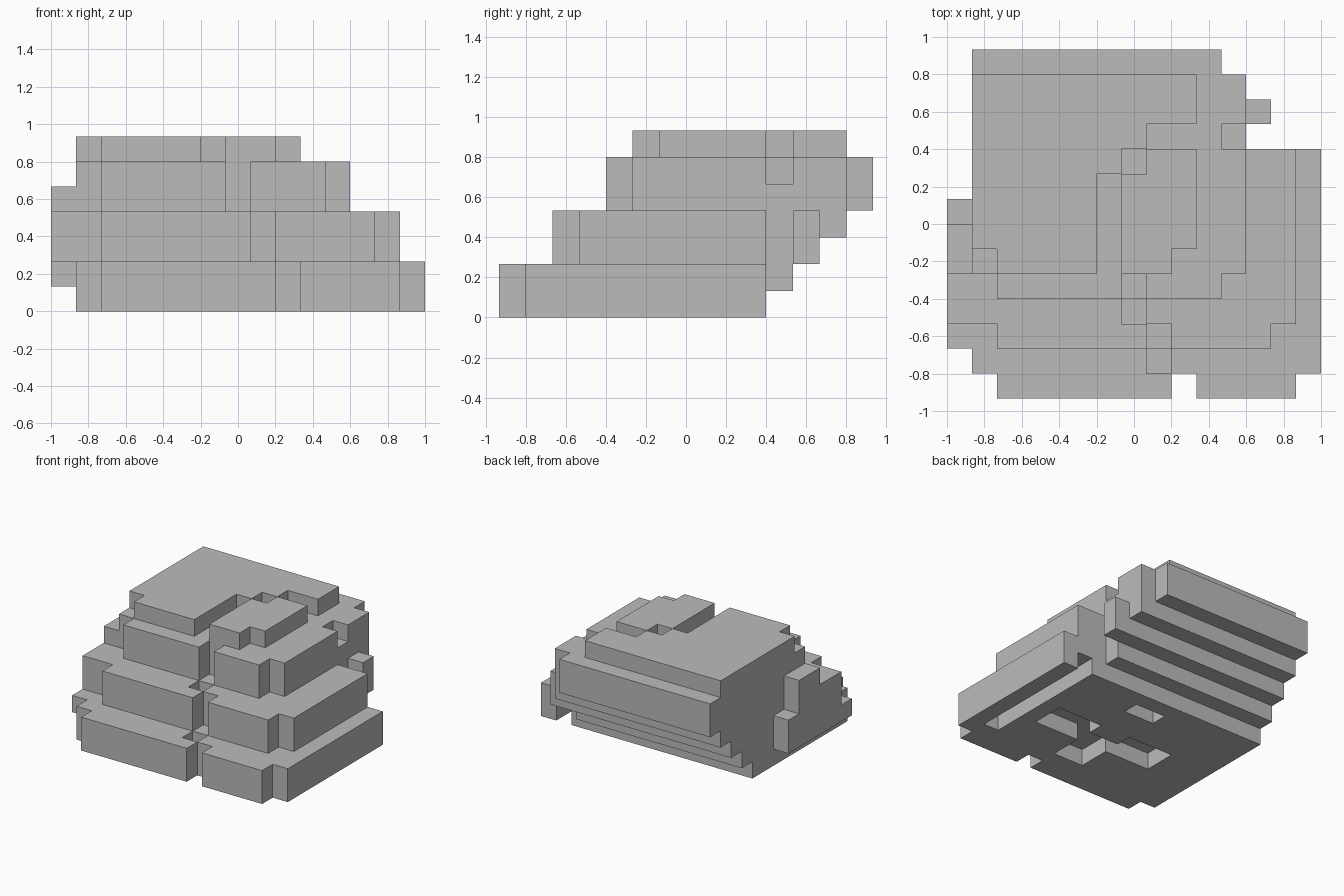
import bpy, bmesh
from mathutils import Vector

cube = bpy.data.objects.get("Cube")
if cube:
    bpy.data.objects.remove(cube)

U = 2 / 15                      # side of one building block
ORIGIN = Vector((-1, -7 * U, 0))

grey = bpy.data.materials.new("stone_grey")
grey.use_nodes = True
COLOUR = (0.5, 0.5, 0.5, 1)
grey.diffuse_color = COLOUR
grey.node_tree.nodes["Principled BSDF"].inputs["Base Color"].default_value = COLOUR

cells = {}                      # block position -> part name


def fill(part, x0, x1, y0, y1, z0, z1):
    for x in range(x0, x1):
        for y in range(y0, y1):
            for z in range(z0, z1):
                cells.setdefault((x, y, z), part)


def carve(x0, x1, y0, y1, z0, z1):
    for x in range(x0, x1):
        for y in range(y0, y1):
            for z in range(z0, z1):
                cells.pop((x, y, z), None)


# Bottom tier with clipped front corners
fill("bottom_tier", 2, 14, 0, 1, 0, 2)
fill("bottom_tier", 1, 15, 1, 10, 0, 2)
fill("bottom_tier", 1, 12, 10, 11, 1, 2)

# Middle tier, stepping outwards at the back
fill("middle_tier", 2, 13, 2, 3, 2, 4)
fill("middle_tier", 1, 14, 3, 10, 2, 4)
fill("middle_tier", 1, 12, 10, 12, 2, 4)
fill("middle_tier", 1, 12, 12, 13, 3, 4)
fill("middle_tier", 12, 13, 11, 12, 2, 4)

# Upper tier
fill("upper_tier", 2, 11, 4, 5, 4, 6)
fill("upper_tier", 1, 12, 5, 13, 4, 6)
fill("upper_tier", 1, 11, 13, 14, 4, 6)

# Crown
fill("crown", 2, 9, 5, 6, 6, 7)
fill("crown", 1, 10, 6, 13, 6, 7)

# Stepped lump on the right side
fill("side_lump", 0, 1, 2, 3, 1, 2)
fill("side_lump", 0, 1, 3, 5, 1, 4)
fill("side_lump", 0, 1, 5, 7, 1, 5)
fill("side_lump", 0, 1, 7, 8, 1, 3)

# Cleft winding up the front
carve(9, 10, 0, 1, 0, 2)
carve(8, 9, 1, 2, 1, 2)
carve(8, 9, 2, 3, 2, 4)
carve(7, 8, 3, 4, 2, 4)
carve(7, 8, 4, 5, 4, 6)

# Cleft curling across the crown to the left side
carve(6, 7, 5, 9, 6, 7)
carve(7, 8, 9, 10, 6, 7)
carve(8, 12, 10, 11, 6, 7)
carve(11, 12, 10, 11, 5, 6)

# Hollows in the underside
carve(13, 14, 2, 10, 0, 1)
carve(7, 9, 8, 9, 0, 1)
carve(9, 12, 4, 6, 0, 1)
carve(7, 9, 2, 5, 0, 1)
carve(6, 7, 4, 6, 0, 1)
carve(4, 6, 4, 6, 0, 1)


def build(part):
    """Skin the exposed sides of one part's blocks and merge flat areas."""
    bm = bmesh.new()
    for cell in [c for c, p in cells.items() if p == part]:
        centre = Vector(cell) + Vector((0.5, 0.5, 0.5))
        for axis in range(3):
            for sign in (-1, 1):
                n = Vector((0, 0, 0))
                n[axis] = sign
                if tuple(int(a + b) for a, b in zip(cell, n)) in cells:
                    continue
                u = Vector((0, 0, 0))
                u[(axis + 1) % 3] = 0.5
                v = n.cross(u)
                corners = [u + v, v - u, -u - v, u - v]
                bm.faces.new([bm.verts.new(ORIGIN + U * (centre + n / 2 + k))
                              for k in corners])
    bmesh.ops.remove_doubles(bm, verts=bm.verts, dist=0.001)
    bmesh.ops.dissolve_limit(bm, angle_limit=0.01, verts=bm.verts, edges=bm.edges)
    mesh = bpy.data.meshes.new(part)
    bm.to_mesh(mesh)
    bm.free()
    mesh.materials.append(grey)
    bpy.context.collection.objects.link(bpy.data.objects.new(part, mesh))


for name in ("bottom_tier", "middle_tier", "upper_tier", "crown", "side_lump"):
    build(name)
